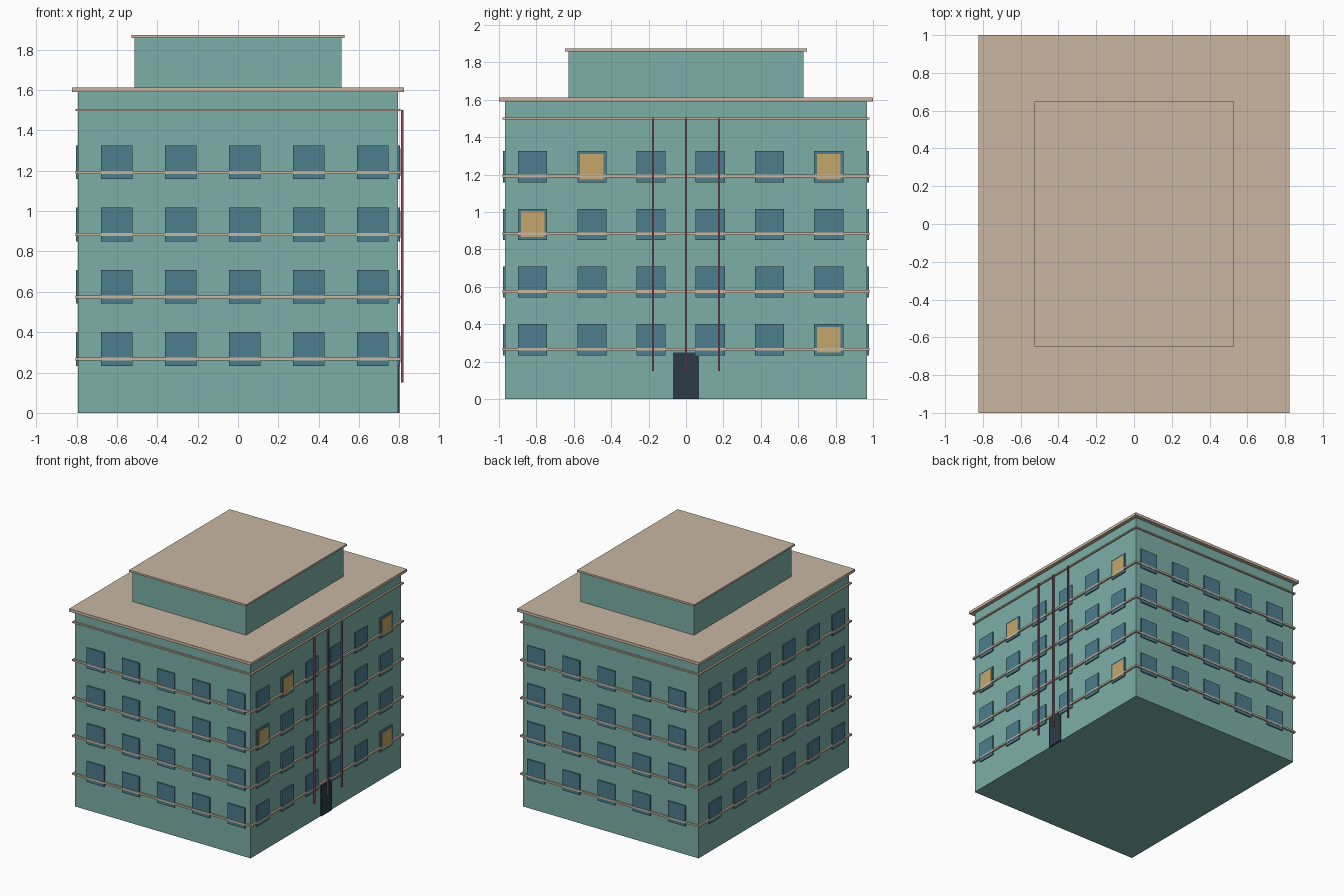
import bpy, bmesh
from mathutils import Matrix, Vector

if "Cube" in bpy.data.objects:
    bpy.data.objects.remove(bpy.data.objects["Cube"])


def material(name, rgb):
    m = bpy.data.materials.new(name)
    m.diffuse_color = (*rgb, 1)
    m.use_nodes = True
    m.node_tree.nodes["Principled BSDF"].inputs["Base Color"].default_value = m.diffuse_color
    return m


WALL = material("teal_wall", (0.20, 0.43, 0.39))
TRIM = material("tan_trim", (0.58, 0.47, 0.36))
GLASS = material("blue_glass", (0.075, 0.205, 0.27))
LIT = material("lit_glass", (0.56, 0.38, 0.14))
DOOR = material("dark_door", (0.025, 0.042, 0.063))
PIPE = material("red_pipe", (0.27, 0.08, 0.13))


def boxes(name, mat, items):
    """One object from boxes given as (centre, size)."""
    bm = bmesh.new()
    for c, s in items:
        bmesh.ops.create_cube(
            bm, size=1, matrix=Matrix.Translation(c) @ Matrix.Diagonal((*s, 1)))
    me = bpy.data.meshes.new(name)
    bm.to_mesh(me)
    bm.free()
    me.materials.append(mat)
    ob = bpy.data.objects.new(name, me)
    bpy.context.collection.objects.link(ob)
    return ob


def slab(hx, hy, z0, z1):
    return Vector((0, 0, (z0 + z1) / 2)), (2 * hx, 2 * hy, z1 - z0)


HX, HY = 0.792, 0.969          # half size of the main block
FLOOR = 0.3085                 # storey height
W, H, OUT = 0.156, 0.167, 0.01  # window width, height, projection

# Main block, roof slab and penthouse
boxes("main_block", WALL, [slab(HX, HY, 0, 1.595)])
boxes("roof_slab", TRIM, [slab(0.822, 1.0, 1.59, 1.613)])
boxes("penthouse", WALL, [slab(0.513, 0.628, 1.61, 1.862)])
boxes("penthouse_cap", TRIM, [slab(0.528, 0.648, 1.858, 1.873)])

# Ledges round each storey, and a thinner one under the roof
ledges = [slab(0.806, 0.982, 0.259 + FLOOR * k, 0.274 + FLOOR * k) for k in range(4)]
boxes("storey_ledges", TRIM, ledges)
boxes("top_ledge", TRIM, [slab(0.806, 0.982, 1.495, 1.506)])

# Window grids on all four sides
zs = [0.317 + FLOOR * k for k in range(4)]
xs = [-0.600 + 0.317 * i for i in range(5)]
ys = [-0.820 + 0.3167 * i for i in range(6)]
for name, s in (("front", -1), ("back", 1)):
    boxes(name + "_windows", GLASS,
          [((x, s * (HY + OUT / 2 - 0.005), z), (W, OUT + 0.01, H)) for x in xs for z in zs])
for name, s in (("left", -1), ("right", 1)):
    boxes(name + "_windows", GLASS,
          [((s * (HX + OUT / 2 - 0.005), y, z), (OUT + 0.01, W, H)) for y in ys for z in zs])

# Lit panes on the right side, as (column, storey)
boxes("lit_panes", LIT,
      [((HX + OUT, ys[c], zs[k]), (0.008, 0.125, 0.135))
       for c, k in ((0, 2), (1, 3), (5, 3), (5, 0))])

# Entrance and the three vertical pipes on the right side
boxes("entrance_door", DOOR, [((HX, 0, 0.124), (0.016, 0.138, 0.248))])
boxes("pipes", PIPE,
      [((0.814, y, 0.825), (0.012, 0.011, 1.35)) for y in (-0.177, 0, 0.177)])
